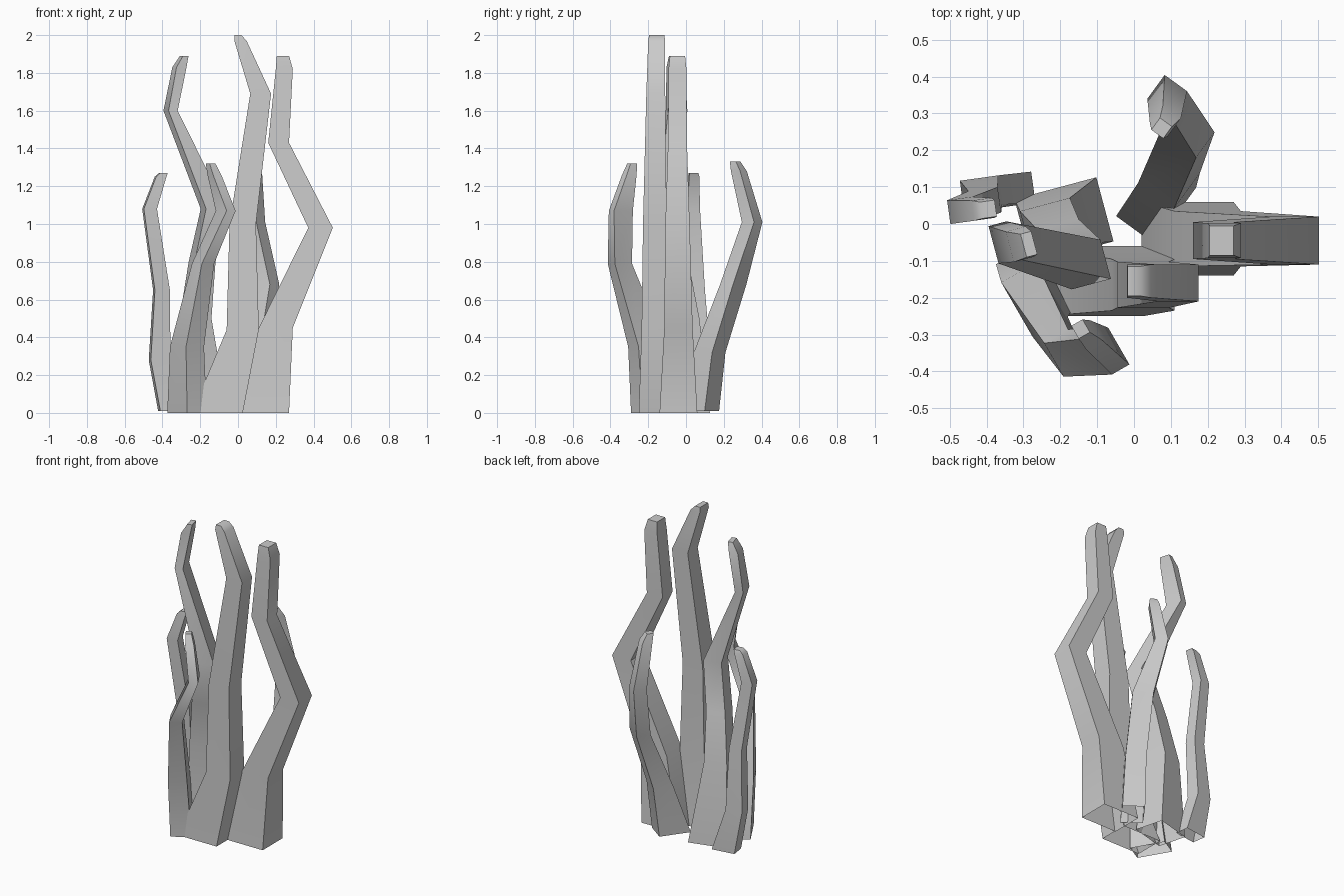
import bpy
import bmesh
import math


def strand(name, angle, sections):
    """Loft four-sided sections (x, y, z, width, depth) into a strand with an open base."""
    ca, sa = math.cos(math.radians(angle)), math.sin(math.radians(angle))
    bm = bmesh.new()
    rings = []
    for x, y, z, w, d in sections:
        ring = []
        for i, j in ((-1, -1), (1, -1), (1, 1), (-1, 1)):
            u, v = i * w / 2, j * d / 2
            ring.append(bm.verts.new((x + u * ca - v * sa, y + u * sa + v * ca, z)))
        rings.append(ring)
    for a, b in zip(rings, rings[1:]):
        for k in range(4):
            n = (k + 1) % 4
            bm.faces.new((a[k], a[n], b[n], b[k]))
    bm.faces.new(rings[-1])
    mesh = bpy.data.meshes.new(name)
    bm.to_mesh(mesh)
    bm.free()
    obj = bpy.data.objects.new(name, mesh)
    bpy.context.collection.objects.link(obj)
    # Soft along the length, crisp at the four edges
    bpy.ops.object.select_all(action='DESELECT')
    obj.select_set(True)
    bpy.context.view_layer.objects.active = obj
    bpy.ops.object.shade_smooth_by_angle(angle=math.radians(50))
    return obj


# Tallest strand in the middle
strand("centre_strand", 0, [
    (-0.11, -0.155, 0.0, 0.27, 0.19),
    (0.025, -0.165, 0.44, 0.17, 0.14),
    (0.025, -0.165, 1.0, 0.14, 0.125),
    (0.12, -0.16, 1.69, 0.11, 0.10),
    (0.013, -0.155, 1.97, 0.065, 0.09),
    (0.0, -0.155, 2.0, 0.035, 0.08)])

# Strand bulging to the right
strand("right_strand", 0, [
    (0.145, -0.04, 0.0, 0.25, 0.20),
    (0.20, -0.04, 0.45, 0.18, 0.15),
    (0.437, -0.045, 0.98, 0.13, 0.13),
    (0.215, -0.045, 1.43, 0.11, 0.10),
    (0.245, -0.045, 1.82, 0.09, 0.095),
    (0.238, -0.045, 1.89, 0.065, 0.08)])

# Tall strand leaning left
strand("left_strand", 15, [
    (-0.19, 0.01, 0.0, 0.23, 0.18),
    (-0.225, -0.01, 0.5, 0.14, 0.13),
    (-0.19, -0.06, 0.8, 0.115, 0.12),
    (-0.13, -0.11, 1.08, 0.11, 0.11),
    (-0.357, -0.05, 1.6, 0.05, 0.105),
    (-0.31, -0.055, 1.83, 0.055, 0.085),
    (-0.285, -0.055, 1.89, 0.03, 0.065)])

# Short strand on the far left
strand("far_left_strand", 8, [
    (-0.345, 0.09, 0.01, 0.145, 0.085),
    (-0.415, 0.085, 0.28, 0.105, 0.08),
    (-0.405, 0.06, 0.65, 0.08, 0.07),
    (-0.468, 0.037, 1.08, 0.07, 0.065),
    (-0.41, 0.04, 1.25, 0.055, 0.055),
    (-0.395, 0.04, 1.27, 0.04, 0.045)])

# Short strand at the front
strand("front_strand", 30, [
    (-0.27, -0.17, 0.0, 0.12, 0.21),
    (-0.27, -0.205, 0.35, 0.11, 0.17),
    (-0.185, -0.35, 0.79, 0.075, 0.105),
    (-0.065, -0.345, 1.07, 0.055, 0.115),
    (-0.125, -0.30, 1.26, 0.05, 0.06),
    (-0.145, -0.285, 1.32, 0.035, 0.04)])

# Short strand at the back
strand("back_strand", -36, [
    (0.06, 0.06, 0.01, 0.13, 0.19),
    (0.095, 0.125, 0.32, 0.12, 0.12),
    (0.145, 0.25, 0.68, 0.12, 0.085),
    (0.09, 0.35, 1.01, 0.075, 0.08),
    (0.085, 0.28, 1.28, 0.06, 0.06),
    (0.075, 0.26, 1.33, 0.04, 0.04)])
